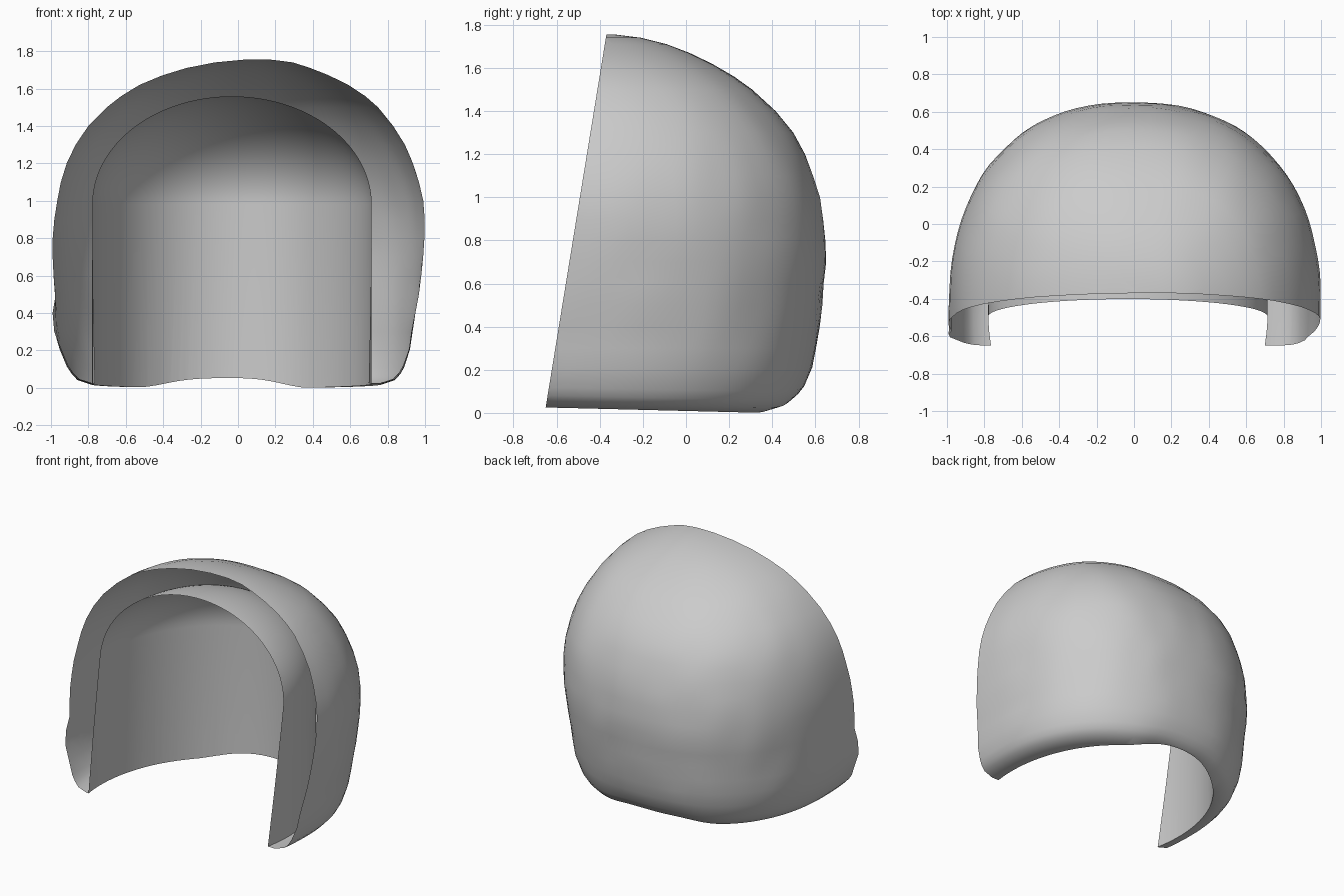
import bpy, bmesh
from math import sin, cos, pi, exp, copysign
from mathutils import Vector, noise

default = bpy.data.objects.get("Cube")
if default:
    bpy.data.objects.remove(default, do_unlink=True)

SEGMENTS = 96
MIDDLE_Y = -0.45
PLANE_POINT = Vector((0, -.65, .03))
PLANE_NORMAL = Vector((0, -1.72, .28)).normalized()

# Outer levels: height, right edge, left edge, back edge
LEVELS = [
    (0, -.6, .58, .15), (0, -.7, .68, .28), (0, -.79, .77, .41),
    (.025, -.86, .84, .485), (.06, -.89, .87, .52), (.1, -.915, .89, .548),
    (.2, -.95, .92, .585), (.3, -.965, .935, .605), (.4, -.97, .95, .62),
    (.5, -.975, .968, .63), (.6, -.985, .98, .64), (.7, -.99, .99, .65),
    (.8, -.99, .997, .645), (.9, -.985, .997, .636), (1, -.967, .99, .62),
    (1.1, -.945, .97, .59), (1.2, -.915, .935, .55), (1.3, -.87, .89, .495),
    (1.4, -.8, .83, .415), (1.5, -.7, .75, .31), (1.56, -.625, .68, .225),
    (1.62, -.53, .59, .12), (1.67, -.41, .49, .015), (1.71, -.28, .39, -.09),
    (1.74, -.13, .3, -.21), (1.755, .02, .19, -.33),
]


def power(value, exponent):
    return copysign(abs(value) ** exponent, value)


def loft(name, rings):
    """Closed solid skinned over a stack of point rings."""
    bm = bmesh.new()
    loops = [[bm.verts.new(p) for p in ring] for ring in rings]
    for low, high in zip(loops, loops[1:]):
        for i in range(len(low)):
            j = (i + 1) % len(low)
            bm.faces.new((low[i], low[j], high[j], high[i]))
    bm.faces.new(loops[0][::-1])
    bm.faces.new(loops[-1])
    mesh = bpy.data.meshes.new(name)
    bm.to_mesh(mesh)
    bm.free()
    obj = bpy.data.objects.new(name, mesh)
    bpy.context.collection.objects.link(obj)
    return obj


def shell_ring(z, right, left, back):
    """Rounded level with a wavy hem and a small flare low at the right front."""
    ring = []
    for i in range(SEGMENTS):
        a = 2 * pi * i / SEGMENTS
        x = (right + left) / 2 + (left - right) / 2 * power(cos(a), .87)
        y = MIDDLE_Y + (back - MIDDLE_Y) * power(sin(a), .87)
        hem = .035 * exp(-((x + .08) / .33) ** 4) + .025 * min(1, max(0, .36 - y))
        height = z + hem * max(0, 1 - z / .3)
        if x < 0:
            x -= .035 * exp(-((z - .36) / .1) ** 2 - ((y + .62) / .13) ** 2)
        p = Vector((x, y, height))
        if .1 < z < 1.7:
            out = Vector((x, y - MIDDLE_Y, 0)).normalized()
            p += out * .006 * noise.noise(p * 5)
        ring.append(p)
    return ring


def hollow_ring(z, scale):
    return [(-.0325 + .7475 * scale * cos(2 * pi * i / SEGMENTS),
             -.46 + .93 * scale * sin(2 * pi * i / SEGMENTS), z)
            for i in range(SEGMENTS)]


# Outer shell, sliced by the leaning front plane
hood = loft("hood_shell", [shell_ring(*level) for level in LEVELS])
bm = bmesh.new()
bm.from_mesh(hood.data)
cut = bmesh.ops.bisect_plane(
    bm, geom=bm.verts[:] + bm.edges[:] + bm.faces[:],
    plane_co=PLANE_POINT, plane_no=PLANE_NORMAL, clear_outer=True)
rim = [e for e in cut["geom_cut"] if isinstance(e, bmesh.types.BMEdge)]
bmesh.ops.holes_fill(bm, edges=rim, sides=0)
bmesh.ops.recalc_face_normals(bm, faces=bm.faces[:])
bm.to_mesh(hood.data)
bm.free()

# Hollow: upright oval cylinder with a domed top
SPRING, RISE, STEPS = .98, .58, 24
dome = [hollow_ring(SPRING + RISE * sin(t), cos(t))
        for t in (pi / 2 * k / STEPS for k in range(STEPS))]
hollow = loft("hollow_cutter", [hollow_ring(-.3, 1)] + dome)
hollow.hide_render = True

boolean = hood.modifiers.new("hollow", "BOOLEAN")
boolean.operation = "DIFFERENCE"
boolean.solver = "EXACT"
boolean.object = hollow
bpy.ops.object.select_all(action="DESELECT")
bpy.context.view_layer.objects.active = hood
hood.select_set(True)
bpy.ops.object.modifier_apply(modifier=boolean.name)
bpy.data.objects.remove(hollow, do_unlink=True)

# Open front: the gap between outer shell and lining has no rim face
bm = bmesh.new()
bm.from_mesh(hood.data)
front = [f for f in bm.faces
         if all(abs((v.co - PLANE_POINT).dot(PLANE_NORMAL)) < .0005 for v in f.verts)]
bmesh.ops.delete(bm, geom=front, context="FACES")
bm.to_mesh(hood.data)
bm.free()

# Plain grey finish
grey = bpy.data.materials.new("plain_grey")
grey.use_nodes = True
grey.diffuse_color = (.6, .6, .6, 1)
grey.node_tree.nodes["Principled BSDF"].inputs["Base Color"].default_value = (.6, .6, .6, 1)
hood.data.materials.clear()
hood.data.materials.append(grey)
bpy.ops.object.shade_smooth_by_angle(angle=pi / 5)
